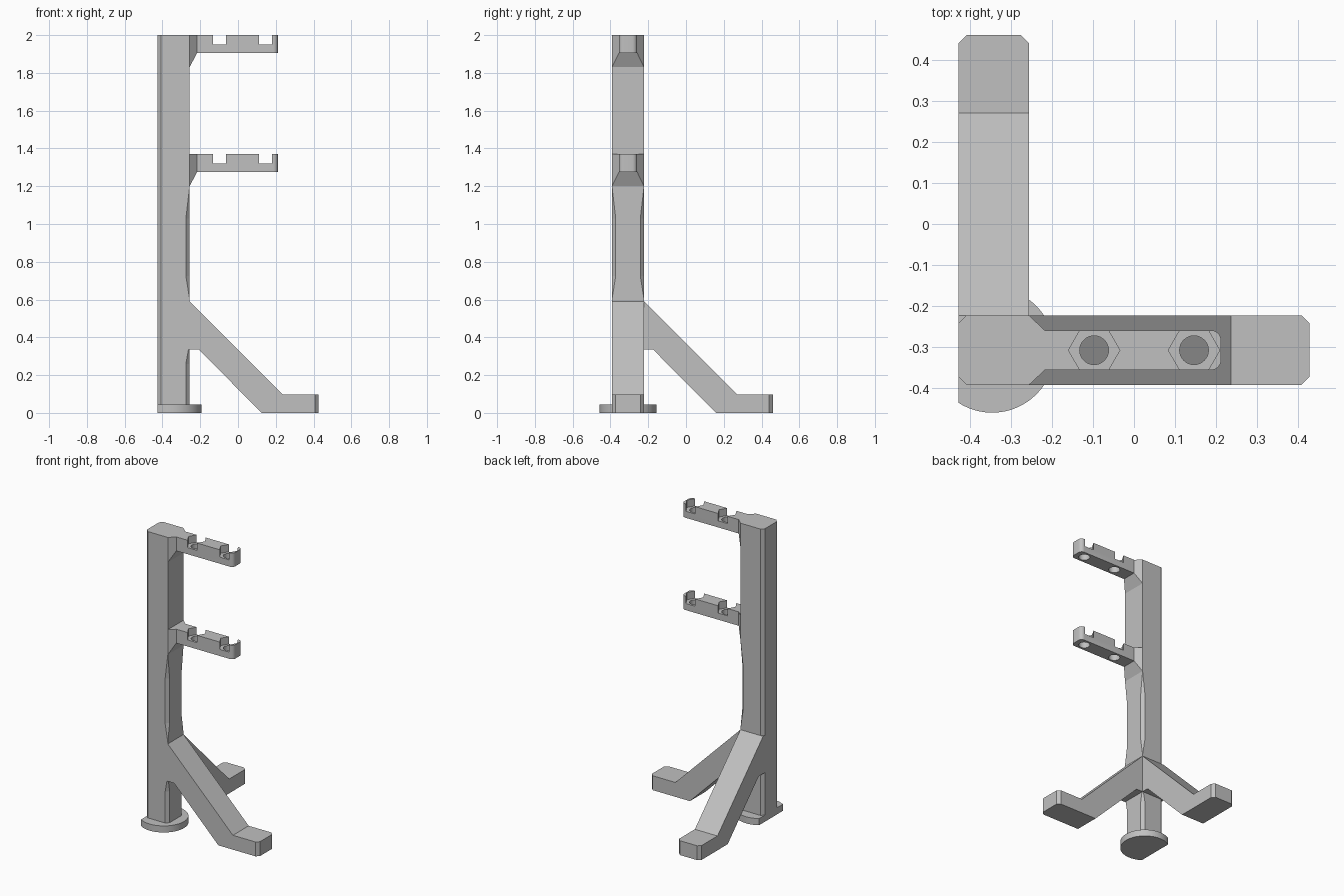
import bpy, bmesh
from math import pi
from mathutils import Matrix, Vector

cube = bpy.data.objects.get("Cube")
if cube:
    bpy.data.objects.remove(cube, do_unlink=True)

grey = bpy.data.materials.new("light_grey")
grey.use_nodes = True
grey.diffuse_color = (0.53, 0.53, 0.53, 1)
grey.node_tree.nodes["Principled BSDF"].inputs["Base Color"].default_value = grey.diffuse_color

# Column footprint and shared sizes
X0, X1 = -0.427, -0.256
Y0, Y1 = -0.392, -0.222
YC = (Y0 + Y1) / 2
CH = 0.02


def finish(bm, name):
    bmesh.ops.remove_doubles(bm, verts=bm.verts, dist=1e-5)
    bmesh.ops.recalc_face_normals(bm, faces=bm.faces)
    mesh = bpy.data.meshes.new(name)
    bm.to_mesh(mesh)
    bm.free()
    mesh.materials.append(grey)
    ob = bpy.data.objects.new(name, mesh)
    bpy.context.collection.objects.link(ob)
    return ob


def loft(bm, rings):
    """Skin a list of equal-length closed rings and cap both ends."""
    loops = [[bm.verts.new(p) for p in ring] for ring in rings]
    for a, b in zip(loops, loops[1:]):
        for i in range(len(a)):
            j = (i + 1) % len(a)
            bm.faces.new((a[i], a[j], b[j], b[i]))
    bm.faces.new(loops[0])
    bm.faces.new(loops[-1])


def bevel_end(bm, axis, end, radius, segments):
    """Bevel the vertical edges lying at the far end along an axis."""
    edges = [e for e in bm.edges
             if all(abs(v.co[axis] - end) < 1e-4 for v in e.verts)
             and abs(e.verts[0].co.z - e.verts[1].co.z) > 0.01]
    bmesh.ops.bevel(bm, geom=edges, offset=radius, segments=segments,
                    profile=0.5, affect='EDGES')


def smooth(ob):
    bpy.ops.object.select_all(action='DESELECT')
    ob.select_set(True)
    bpy.context.view_layer.objects.active = ob
    bpy.ops.object.shade_smooth_by_angle(angle=pi / 6)


# Column: outer corners chamfered all the way, inner corners with tapered chamfers
def column_ring(z, c):
    return [(X0 + CH, Y0, z), (X1 - c, Y0, z), (X1, Y0 + c, z), (X1, Y1 - c, z),
            (X1 - c, Y1, z), (X0 + CH, Y1, z), (X0, Y1 - CH, z), (X0, Y0 + CH, z)]


levels = [(0, CH), (0.26, CH), (0.37, 0), (0.6, 0), (0.725, CH), (1.03, CH), (1.2, 0), (2, 0)]
bm = bmesh.new()
loft(bm, [column_ring(z, c) for z, c in levels])
finish(bm, "column")

# Round front foot, trimmed flush with the column's outer side
bm = bmesh.new()
bmesh.ops.create_cone(bm, cap_ends=True, segments=64, radius1=0.152, radius2=0.152, depth=0.045,
                      matrix=Matrix.Translation((-0.345, YC, 0.0225)))
cut = bmesh.ops.bisect_plane(bm, geom=bm.verts[:] + bm.edges[:] + bm.faces[:],
                             plane_co=(X0, 0, 0), plane_no=(-1, 0, 0), clear_outer=True)
bmesh.ops.holes_fill(bm, edges=[e for e in bm.edges if e.is_boundary])
smooth(finish(bm, "round_foot"))


# Slanted legs ending in flat toes
def leg(name, axis, start, end, v0, v1):
    profile = [(start - CH, 0.59), (start, 0.59), (start + 0.492, 0.098), (end, 0.098),
               (end, 0), (start + 0.382, 0), (start + 0.048, 0.335), (start - CH, 0.335)]
    bm = bmesh.new()
    loft(bm, [[(u, v, z) if axis == 0 else (v, u, z) for u, z in profile] for v in (v0, v1)])
    bmesh.ops.recalc_face_normals(bm, faces=bm.faces)
    bevel_end(bm, axis, end, CH, 1)
    finish(bm, name)


leg("left_leg", 0, X1, 0.427, Y0, Y1)
leg("back_leg", 1, Y1, 0.46, X0, X1)


# Arms with flared roots, hexagonal nut pockets and screw holes
ROOT, TIP, HALF, THICK = -0.217, 0.212, 0.0485, 0.095


def rect(x, y0, y1, z0, z1):
    return [(x, y0, z0), (x, y1, z0), (x, y1, z1), (x, y0, z1)]


def arm(name, top):
    bm = bmesh.new()
    loft(bm, [rect(X1, Y0, Y1, top - 0.17, top),
              rect(ROOT, YC - HALF, YC + HALF, top - THICK, top)])
    finish(bm, name + "_root")

    bm = bmesh.new()
    loft(bm, [rect(x, YC - HALF, YC + HALF, top - THICK, top) for x in (ROOT, TIP)])
    bmesh.ops.recalc_face_normals(bm, faces=bm.faces)
    bevel_end(bm, 0, TIP, 0.025, 6)
    bar = finish(bm, name)

    for x in (-0.097, 0.146):
        for sides, radius, low in ((6, 0.0625, top - 0.05), (32, 0.035, top - 0.2)):
            bm = bmesh.new()
            depth = top + 0.05 - low
            bmesh.ops.create_cone(bm, cap_ends=True, segments=sides, radius1=radius,
                                  radius2=radius, depth=depth)
            # Point the hexagon corners along the arm
            first = max(bm.verts, key=lambda v: v.co.x).co
            turn = 0 if abs(first.y) < 1e-4 else pi / 6
            bm.transform(Matrix.Translation((x, YC, low + depth / 2)) @ Matrix.Rotation(turn, 4, 'Z'))
            cutter = finish(bm, "cutter")
            cutter.hide_render = True
            mod = bar.modifiers.new("cut", 'BOOLEAN')
            mod.operation = 'DIFFERENCE'
            mod.solver = 'EXACT'
            mod.object = cutter
            bpy.context.view_layer.objects.active = bar
            bpy.ops.object.modifier_apply(modifier=mod.name)
            bpy.data.objects.remove(cutter, do_unlink=True)
    smooth(bar)


arm("upper_arm", 2.0)
arm("lower_arm", 1.37)
